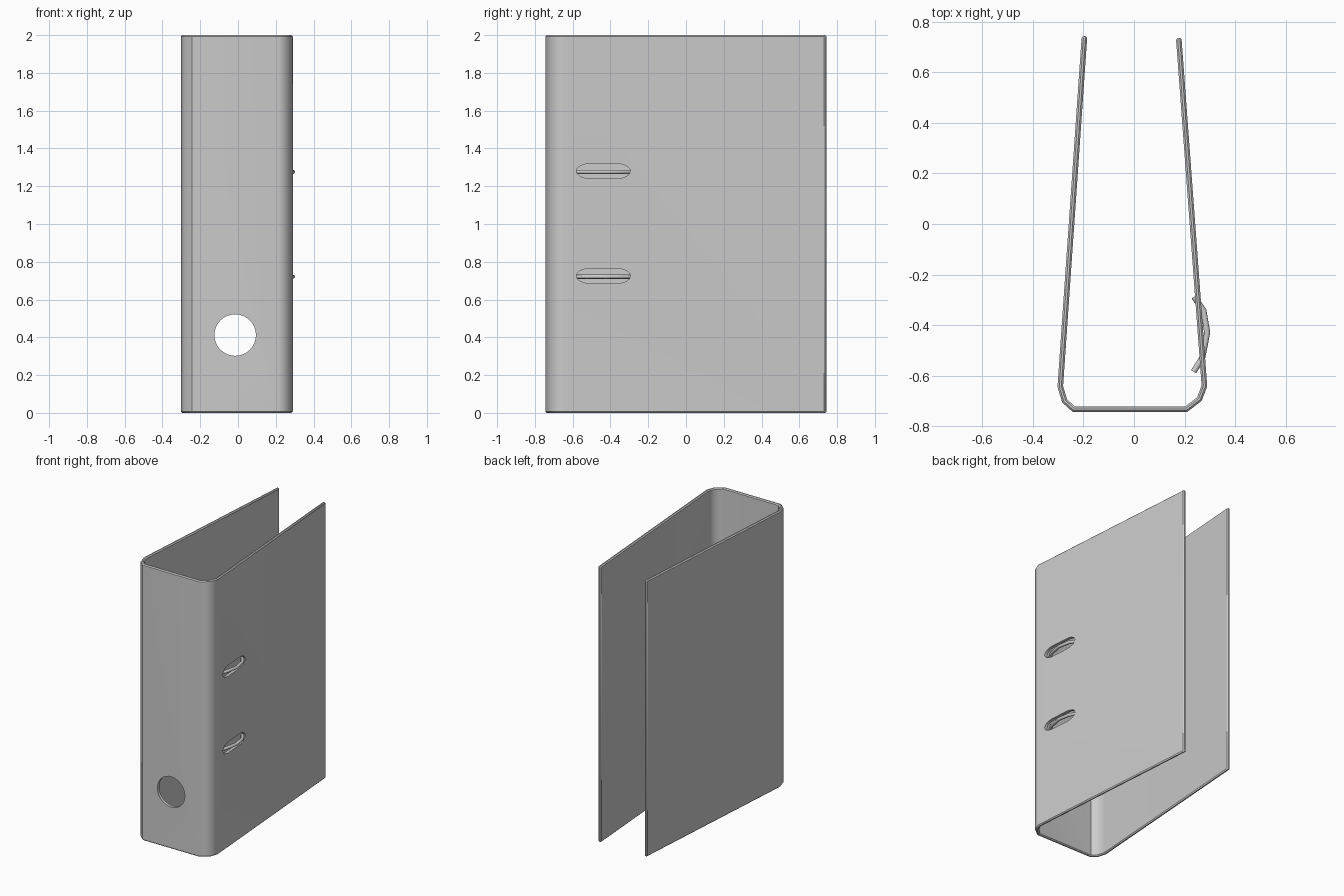
import bpy, bmesh, math
from mathutils import Vector, Matrix

cube = bpy.data.objects.get("Cube")
if cube:
    bpy.data.objects.remove(cube, do_unlink=True)

grey = bpy.data.materials.new("plain grey")
grey.use_nodes = True
colour = (0.6, 0.6, 0.6, 1)
grey.diffuse_color = colour
grey.node_tree.nodes["Principled BSDF"].inputs["Base Color"].default_value = colour


def make_object(name, bm):
    bmesh.ops.recalc_face_normals(bm, faces=bm.faces)
    mesh = bpy.data.meshes.new(name)
    bm.to_mesh(mesh)
    bm.free()
    mesh.materials.append(grey)
    ob = bpy.data.objects.new(name, mesh)
    bpy.context.collection.objects.link(ob)
    return ob


def activate(ob):
    bpy.ops.object.select_all(action='DESELECT')
    ob.select_set(True)
    bpy.context.view_layer.objects.active = ob


def prism(bm, points, offset):
    """Extrude a closed outline along an offset vector."""
    face = bm.faces.new([bm.verts.new(p) for p in points])
    top = bmesh.ops.extrude_face_region(bm, geom=[face])["geom"]
    bmesh.ops.translate(bm, vec=offset,
                        verts=[v for v in top if isinstance(v, bmesh.types.BMVert)])


def inner_offset(path, width):
    """Mitred offset to the left of an open path."""
    dirs = [(b - a).normalized() for a, b in zip(path, path[1:])]
    result = []
    for i, p in enumerate(path):
        d0, d1 = dirs[max(i - 1, 0)], dirs[min(i, len(dirs) - 1)]
        n0, n1 = Vector((-d0.y, d0.x)), Vector((-d1.y, d1.x))
        m = (n0 + n1).normalized()
        result.append(p + m * width / m.dot(n0))
    return result


# Folded cover: two boards and a spine in one U-shaped section
outer = [Vector(p) for p in [(-0.207, 0.745), (-0.303, -0.645), (-0.284, -0.707),
                             (-0.243, -0.744), (0.211, -0.744), (0.268, -0.70),
                             (0.29, -0.643), (0.188, 0.738)]]
inner = inner_offset(outer, 0.022)
bm = bmesh.new()
prism(bm, [(p.x, p.y, 0) for p in outer + inner[::-1]], Vector((0, 0, 2)))
rims = [e for e in bm.edges
        if abs(e.verts[0].co.z - e.verts[1].co.z) < 0.01
        or min(v.co.y for v in e.verts) > 0.7]
bmesh.ops.bevel(bm, geom=rims, offset=0.007, segments=1, affect='EDGES')
cover = make_object("binder_cover", bm)

# Cutters: finger hole in the spine and two slots in the side board
SLOTS = (0.725, 1.28)
turns = [math.tau * i / 32 for i in range(32)]
holes = [([(-0.015 + 0.11 * math.cos(a), -0.85, 0.412 + 0.11 * math.sin(a))
           for a in turns], Vector((0, 0.25, 0)))]
for z in SLOTS:
    outline = [(0.15, -0.4375 + math.copysign(0.063, math.cos(a + 0.01)) + 0.08 * math.cos(a),
                z + 0.04 * math.sin(a)) for a in turns]
    holes.append((outline, Vector((0.25, 0, 0))))
for points, depth in holes:
    bm = bmesh.new()
    prism(bm, points, depth)
    cutter = make_object("hole_cutter", bm)
    cutter.hide_render = True
    cut = cover.modifiers.new("hole", 'BOOLEAN')
    cut.operation, cut.solver, cut.object = 'DIFFERENCE', 'EXACT', cutter
    activate(cover)
    bpy.ops.object.modifier_apply(modifier=cut.name)
    bpy.data.objects.remove(cutter, do_unlink=True)
activate(cover)
bpy.ops.object.shade_smooth_by_angle(angle=math.radians(40))
weighted = cover.modifiers.new("even_normals", 'WEIGHTED_NORMAL')
weighted.keep_sharp = True

# Bent ring bars showing through the slots
bar_path = [Vector(p) for p in [(0.236, -0.585), (0.27, -0.53), (0.29, -0.43),
                                (0.275, -0.342), (0.238, -0.288)]]
for name, z in zip(("lower_ring_bar", "upper_ring_bar"), SLOTS):
    bm = bmesh.new()
    rings = []
    for i, p in enumerate(bar_path):
        t = (bar_path[min(i + 1, 4)] - bar_path[max(i - 1, 0)]).normalized()
        side = Vector((t.y, -t.x))
        ring = []
        for k in range(8):
            a = math.tau * k / 8
            q = p + side * 0.012 * math.cos(a)
            ring.append(bm.verts.new((q.x, q.y, z - 0.004 + 0.011 * math.sin(a))))
        rings.append(ring)
    for r, s in zip(rings, rings[1:]):
        for k in range(8):
            bm.faces.new((r[k], r[k - 1], s[k - 1], s[k]))
    bm.faces.new(rings[0])
    bm.faces.new(rings[-1])
    bar = make_object(name, bm)
    activate(bar)
    bpy.ops.object.shade_smooth_by_angle(angle=math.radians(50))
